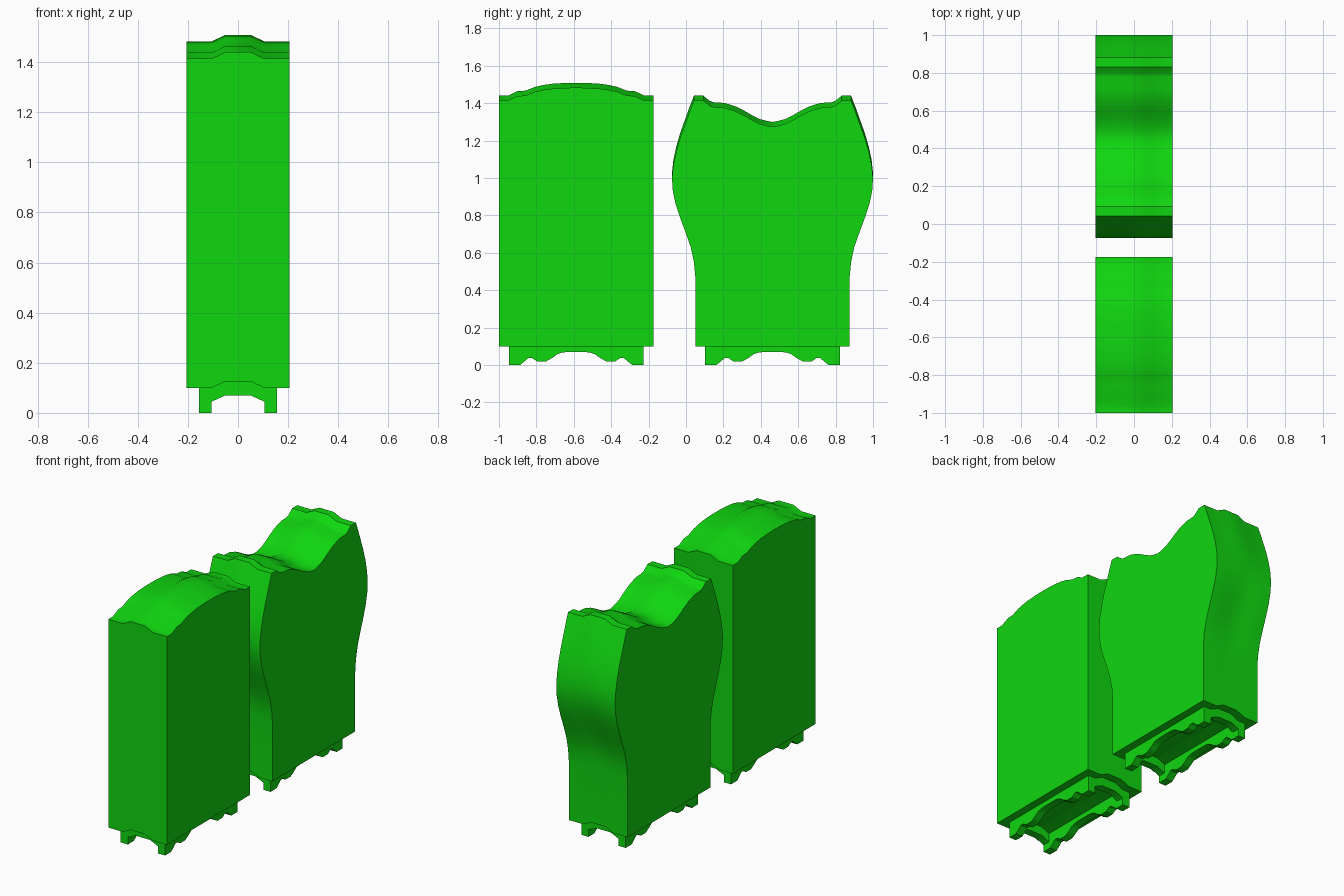
import bpy
import bmesh
import math

if "Cube" in bpy.data.objects:
    bpy.data.objects.remove(bpy.data.objects["Cube"], do_unlink=True)

green = bpy.data.materials.new("bright green")
green.use_nodes = True
colour = (0.005, 0.68, 0.005, 1)
green.diffuse_color = colour
green.node_tree.nodes["Principled BSDF"].inputs["Base Color"].default_value = colour

HALF_WIDTH = 0.205
# Raised spine across the width: (x, lift)
SPINE = [(-HALF_WIDTH, 0), (-0.105, 0), (-0.05, 0.026),
         (0.05, 0.026), (0.105, 0), (HALF_WIDTH, 0)]


def mirrored(half):
    """Complete a half outline given from the centre outwards."""
    return [(-u, z) for u, z in reversed(half) if u > 0] + half


def loft(name, rings):
    """Skin matching closed rings and cap both ends."""
    bm = bmesh.new()
    rows = [[bm.verts.new(p) for p in ring] for ring in rings]
    for a, b in zip(rows, rows[1:]):
        for i in range(len(a)):
            j = (i + 1) % len(a)
            bm.faces.new((a[i], a[j], b[j], b[i]))
    bm.faces.new(rows[0])
    bm.faces.new(rows[-1])
    bmesh.ops.recalc_face_normals(bm, faces=bm.faces)
    mesh = bpy.data.meshes.new(name)
    bm.to_mesh(mesh)
    bm.free()
    obj = bpy.data.objects.new(name, mesh)
    bpy.context.collection.objects.link(obj)
    mesh.materials.append(green)
    bpy.ops.object.select_all(action="DESELECT")
    obj.select_set(True)
    bpy.context.view_layer.objects.active = obj
    bpy.ops.object.shade_smooth_by_angle(angle=math.radians(32))
    return obj


def body(name, centre, half):
    """Side outline swept across the width, lifted along the spine."""
    outline = mirrored(half)
    loft(name, [[(x, centre + u, z + lift) for u, z in outline] for x, lift in SPINE])


def apron(name, centre):
    """Scalloped base frame: two long rails with feet and two arched ends."""
    scallop = mirrored([(0, 0.07), (0.07, 0.068), (0.1, 0.058), (0.125, 0.04),
                        (0.16, 0.02), (0.21, 0.02), (0.235, 0.037), (0.255, 0.037),
                        (0.3, 0), (0.36, 0), (0.36, 0.11)])
    arch = mirrored([(0, 0.07), (0.05, 0.07), (0.105, 0.045), (0.105, 0.13)])
    for side, word in ((-1, "right"), (1, "left")):
        loft(f"{name}_{word}_rail",
             [[(side * x, centre + u, z) for u, z in scallop] for x in (0.105, 0.155)])
    for side, word in ((-1, "front"), (1, "back")):
        loft(f"{name}_{word}_rail",
             [[(x, centre + side * y, z) for x, z in arch] for y in (0.31, 0.36)])


# Straight cabinet with a domed top
body("domed_cabinet", -0.5875, [
    (0, 1.483), (0.06, 1.482), (0.125, 1.478), (0.17, 1.472), (0.22, 1.461),
    (0.27, 1.441), (0.315, 1.438), (0.365, 1.414), (0.4125, 1.414), (0.4125, 0.1)])
apron("domed_base", -0.5875)

# Bulging cabinet with a dipped top
body("bulged_cabinet", 0.4625, [
    (0, 1.274), (0.03, 1.279), (0.07, 1.29), (0.11, 1.31), (0.15, 1.333),
    (0.195, 1.356), (0.255, 1.375), (0.315, 1.379), (0.335, 1.386), (0.37, 1.414),
    (0.42, 1.414), (0.445, 1.35), (0.47, 1.28), (0.495, 1.21), (0.515, 1.14),
    (0.53, 1.07), (0.5375, 1), (0.533, 0.93), (0.518, 0.86), (0.495, 0.79),
    (0.465, 0.71), (0.437, 0.63), (0.42, 0.55), (0.4125, 0.47), (0.4125, 0.1)])
apron("bulged_base", 0.4625)
